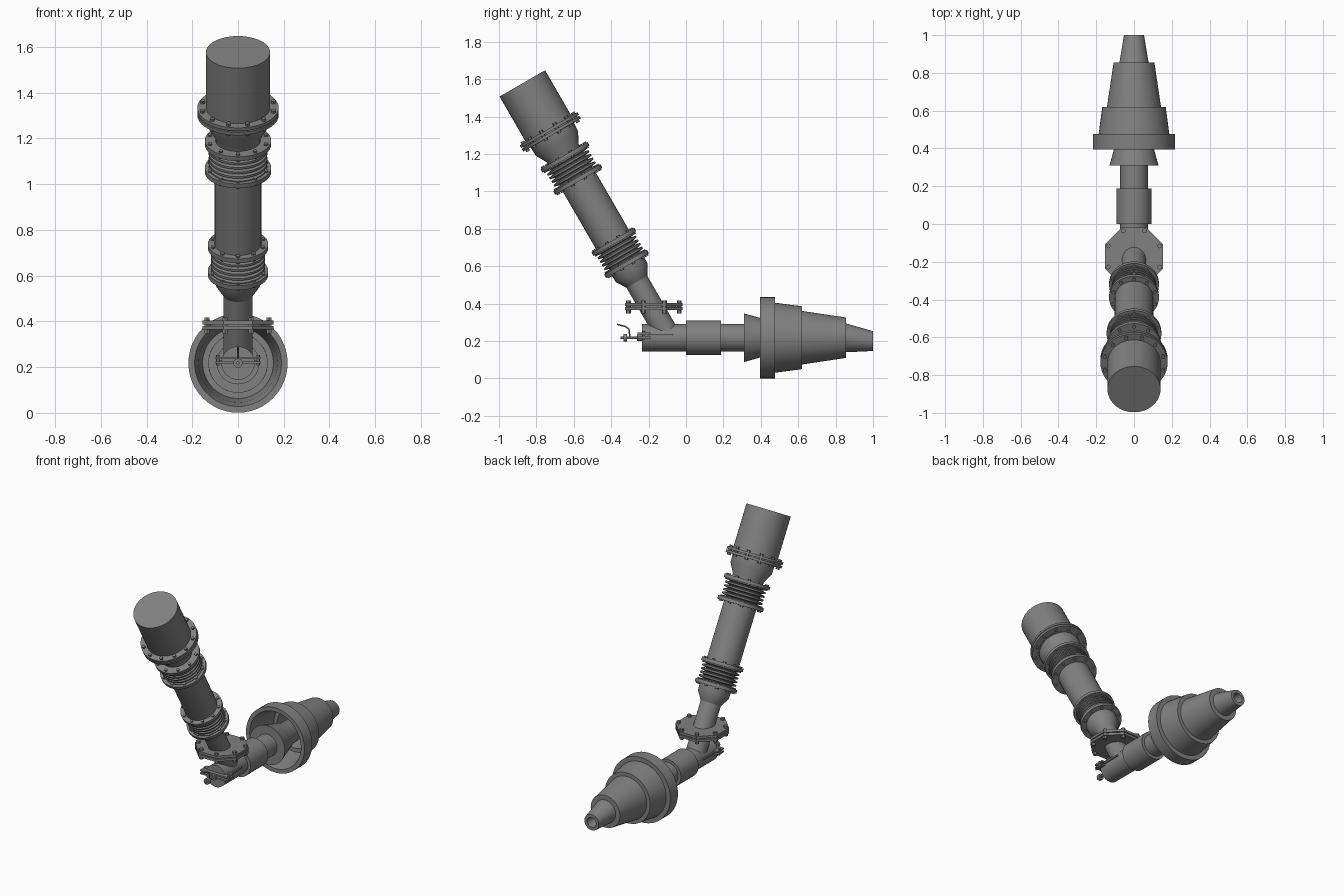
import bpy, bmesh
from math import cos, sin, pi, radians
from mathutils import Vector, Matrix

cube = bpy.data.objects.get("Cube")
if cube:
    bpy.data.objects.remove(cube)


def material(name, value):
    m = bpy.data.materials.new(name)
    m.use_nodes = True
    col = (value, value, value, 1)
    m.diffuse_color = col
    m.node_tree.nodes["Principled BSDF"].inputs["Base Color"].default_value = col
    return m


STEEL = material("grey_steel", 0.22)

# Frames: local z runs along each pipe
AXIS_Z = 0.218
LEVEL = Matrix.Translation((0, 0, AXIS_Z)) @ Matrix.Rotation(-pi / 2, 4, 'X')
TILT = Matrix.Translation((0, -0.09, AXIS_Z)) @ Matrix.Rotation(radians(30), 4, 'X')
UPRIGHT = Matrix.Translation((0, -0.172, 0))


def finish(name, bm, frame):
    bmesh.ops.remove_doubles(bm, verts=bm.verts, dist=1e-5)
    bmesh.ops.recalc_face_normals(bm, faces=bm.faces)
    bm.transform(frame)
    me = bpy.data.meshes.new(name)
    bm.to_mesh(me)
    bm.free()
    me.materials.append(STEEL)
    ob = bpy.data.objects.new(name, me)
    bpy.context.collection.objects.link(ob)
    bpy.ops.object.select_all(action='DESELECT')
    ob.select_set(True)
    bpy.context.view_layer.objects.active = ob
    bpy.ops.object.shade_smooth_by_angle(angle=radians(30))
    return ob


def lathe(name, profile, frame, sides=40, turn=0.0, lean=None):
    """Spin (distance along axis, radius) points; a closed loop makes a shell."""
    bm = bmesh.new()
    rings = []
    for s, r in profile:
        shift = lean(s) if lean else 0
        rings.append([bm.verts.new((r * cos(a), r * sin(a) + shift, s))
                      for a in (turn + 2 * pi * i / sides for i in range(sides))])
    for a, b in zip(rings, rings[1:]):
        for i in range(sides):
            j = (i + 1) % sides
            bm.faces.new((a[i], a[j], b[j], b[i]))
    if profile[0] != profile[-1]:
        bm.faces.new(rings[0])
        bm.faces.new(rings[-1])
    return finish(name, bm, frame)


def tube(name, s0, s1, r, frame, **kw):
    return lathe(name, [(s0, r), (s1, r)], frame, **kw)


def bolts(name, s0, s1, ring, count, frame, size=0.012, turn=0.0):
    bm = bmesh.new()
    for i in range(count):
        a = turn + 2 * pi * i / count
        pos = Matrix.Translation((ring * cos(a), ring * sin(a), (s0 + s1) / 2))
        bmesh.ops.create_cone(bm, cap_ends=True, segments=6, radius1=size,
                              radius2=size, depth=s1 - s0, matrix=pos)
    return finish(name, bm, frame)


def box(name, lo, hi):
    bm = bmesh.new()
    lo, hi = Vector(lo), Vector(hi)
    m = Matrix.Translation((lo + hi) / 2) @ Matrix.Diagonal((hi - lo).to_4d())
    m[3][3] = 1
    bmesh.ops.create_cube(bm, size=1, matrix=m)
    return finish(name, bm, Matrix())


# Horizontal pipe with sleeve
tube("front_pipe", -0.235, 0.01, 0.073, LEVEL)
tube("pipe_sleeve", 0, 0.187, 0.093, LEVEL)
tube("rear_pipe", 0.18, 0.33, 0.073, LEVEL)
lathe("inner_cone", [(0.31, 0.13), (0.395, 0.106), (0.50, 0.075), (0.80, 0.06)], LEVEL)

# Stepped hollow nozzle shroud
lathe("nozzle_shroud", [
    (0.395, 0.19), (0.395, 0.217), (0.476, 0.217), (0.476, 0.187), (0.62, 0.168),
    (0.62, 0.143), (0.855, 0.108), (0.855, 0.05), (0.83, 0.05), (0.83, 0.095),
    (0.60, 0.13), (0.60, 0.155), (0.46, 0.172), (0.395, 0.19)], LEVEL, sides=48)
lathe("nozzle_tip", [
    (0.85, 0.03), (0.85, 0.078), (1.0, 0.053), (1.0, 0.033), (0.92, 0.03),
    (0.92, 0), (0.85, 0), (0.85, 0.03)], LEVEL,
    lean=lambda s: 0.12 * (s - 0.85))

# Octagonal joint plates with through bolts
for name, z in (("lower_joint_plate", 0.365), ("upper_joint_plate", 0.387)):
    tube(name, z, z + 0.016, 0.167, UPRIGHT, sides=8, turn=pi / 8)
tube("joint_gasket", 0.375, 0.395, 0.12, UPRIGHT)
bolts("joint_bolts", 0.348, 0.418, 0.147, 8, UPRIGHT, 0.013, pi / 8)

# Tilted column
lathe("lower_neck", [(0, 0.064), (0.345, 0.064), (0.40, 0.098), (0.46, 0.1)], TILT)
tube("column_pipe", 0.58, 0.99, 0.102, TILT)
lathe("upper_reducer", [(1.10, 0.098), (1.14, 0.098), (1.20, 0.131), (1.26, 0.133)], TILT)
tube("top_cylinder", 1.25, 1.57, 0.1405, TILT, sides=48)


def bellows(name, s0, s1, inner, outer, flange, folds=6):
    step = (s1 - s0) / folds
    points = []
    for i in range(folds):
        for t, r in ((0, inner), (0.25, outer), (0.7, outer), (0.95, inner)):
            points.append((s0 + (i + t) * step, r))
    lathe(name, points, TILT)
    for end, s in (("lower", s0), ("upper", s1)):
        tube(f"{name}_{end}_flange", s - 0.011, s + 0.011, flange, TILT)
        bolts(f"{name}_{end}_bolts", s - 0.019, s + 0.019, flange - 0.017, 10,
              TILT, 0.01, pi / 10)


bellows("lower_bellows", 0.456, 0.591, 0.092, 0.118, 0.132)
bellows("upper_bellows", 0.977, 1.114, 0.1, 0.128, 0.145)

# Main bolted flange pair
for name, s in (("main_flange_lower", 1.252), ("main_flange_upper", 1.274)):
    tube(name, s, s + 0.016, 0.178, TILT)
bolts("main_flange_bolts", 1.24, 1.302, 0.16, 12, TILT, 0.011, pi / 12)

# Clamp and lever on the front end
for name, z in (("clamp_lower_bar", 0.215), ("clamp_upper_bar", 0.235)):
    box(name, (-0.098, -0.26, z), (0.098, -0.19, z + 0.01))
for side, x in (("right", -1), ("left", 1)):
    a, b = sorted((x * 0.066, x * 0.08))
    box(f"{side}_guide_strip", (a, -0.2, 0.228), (b, -0.07, 0.238))
    place = Matrix.Translation((x * 0.088, -0.225, 0))
    tube(f"{side}_clamp_bolt", 0.207, 0.253, 0.008, place, sides=6)
tube("lever_spindle", -0.35, -0.23, 0.007, LEVEL, sides=12)
tube("lever_knob", -0.335, -0.315, 0.02, LEVEL, sides=16)
tube("spindle_collar", -0.262, -0.235, 0.018, LEVEL, sides=16)

curve = bpy.data.curves.new("lever_handle", 'CURVE')
curve.dimensions = '3D'
curve.bevel_depth = 0.004
curve.bevel_resolution = 2
curve.use_fill_caps = True
spline = curve.splines.new('POLY')
path = [(-0.30, 0.22), (-0.305, 0.265), (-0.325, 0.278), (-0.368, 0.29)]
spline.points.add(len(path) - 1)
for p, (y, z) in zip(spline.points, path):
    p.co = (0, y, z, 1)
curve.materials.append(STEEL)
bpy.context.collection.objects.link(bpy.data.objects.new("lever_handle", curve))
